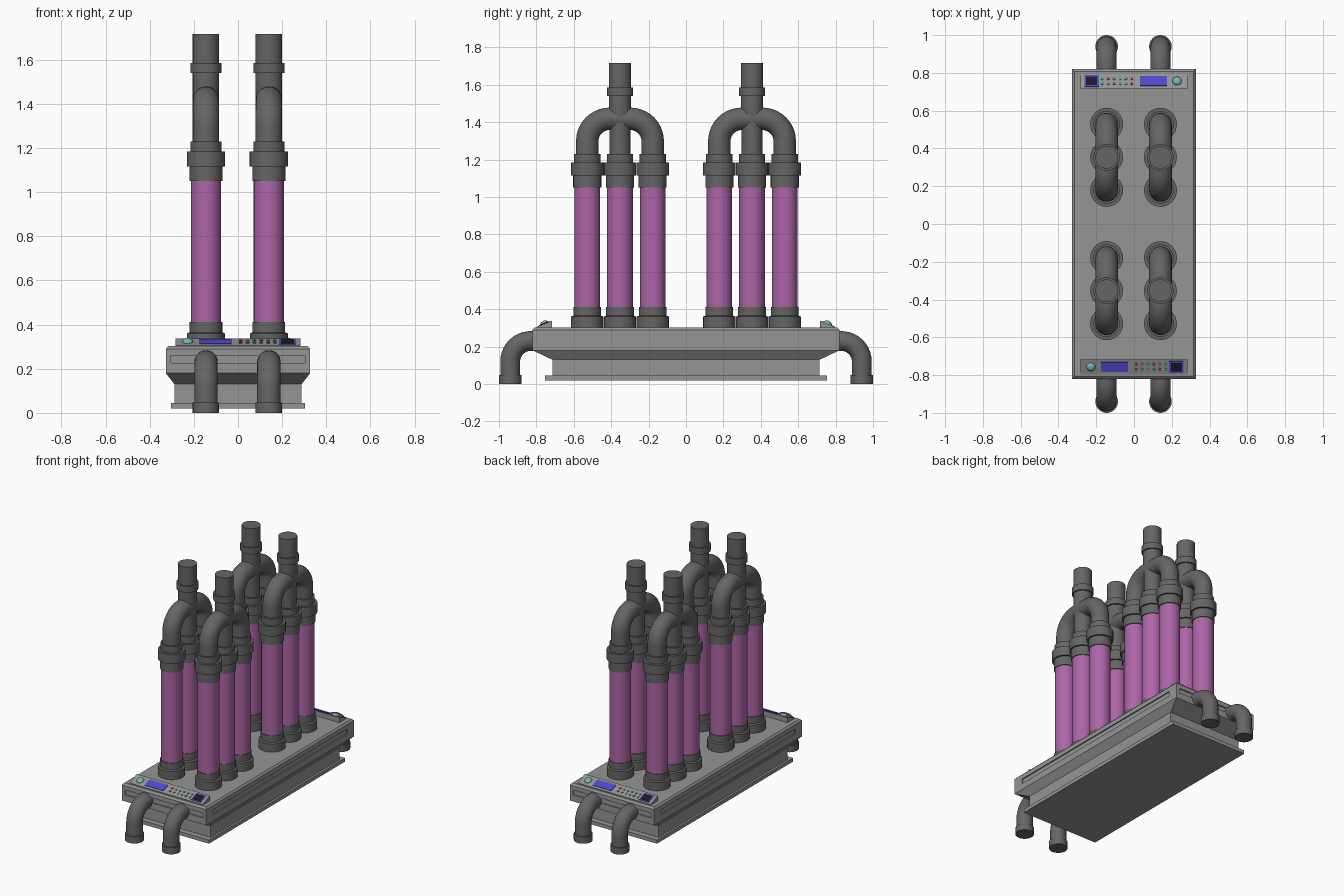
import bpy, bmesh
from math import sin, cos, pi, atan2
from mathutils import Matrix, Vector

if "Cube" in bpy.data.objects:
    bpy.data.objects.remove(bpy.data.objects["Cube"])

T = Matrix.Translation


def material(name, r, g, b):
    m = bpy.data.materials.new(name)
    m.diffuse_color = (r, g, b, 1)
    m.use_nodes = True
    m.node_tree.nodes["Principled BSDF"].inputs["Base Color"].default_value = m.diffuse_color
    return m


GREY = material("casing_grey", 0.30, 0.30, 0.30)
DARK = material("pipe_grey", 0.13, 0.13, 0.13)
PURPLE = material("tube_purple", 0.42, 0.13, 0.39)
BLUE = material("screen_blue", 0.08, 0.07, 0.60)
BLACK = material("panel_black", 0.01, 0.01, 0.02)
TEAL = material("dome_teal", 0.15, 0.50, 0.48)
RED = material("button_red", 0.45, 0.06, 0.08)
GREEN = material("button_green", 0.04, 0.45, 0.12)


def finish(bm, name, mat):
    bmesh.ops.recalc_face_normals(bm, faces=bm.faces)
    me = bpy.data.meshes.new(name)
    bm.to_mesh(me)
    bm.free()
    me.materials.append(mat)
    return me


def loft(rings):
    """Closed skin through a list of equal-length rings, capped at both ends."""
    bm = bmesh.new()
    vs = [[bm.verts.new(p) for p in ring] for ring in rings]
    n = len(vs[0])
    for a, b in zip(vs, vs[1:]):
        for i in range(n):
            bm.faces.new((a[i], a[(i + 1) % n], b[(i + 1) % n], b[i]))
    bm.faces.new(vs[0][::-1])
    bm.faces.new(vs[-1])
    return bm


def lathe(name, profile, mat, n=32):
    angles = [2 * pi * i / n for i in range(n)]
    return finish(loft([[(r * cos(a), r * sin(a), z) for a in angles]
                        for r, z in profile]), name, mat)


def pipe(name, path, radius, mat, n=32):
    """Round pipe along a path of (y, z) points."""
    rings = []
    for i, (y, z) in enumerate(path):
        y0, z0 = path[max(i - 1, 0)]
        y1, z1 = path[min(i + 1, len(path) - 1)]
        t = atan2(z1 - z0, y1 - y0)
        rings.append([(radius * cos(a), y - radius * sin(a) * sin(t),
                       z + radius * sin(a) * cos(t))
                      for a in (2 * pi * k / n for k in range(n))])
    return finish(loft(rings), name, mat)


def arc(cy, cz, r, a0, a1, n=10):
    return [(cy + r * cos(a0 + (a1 - a0) * i / n),
             cz + r * sin(a0 + (a1 - a0) * i / n)) for i in range(n + 1)]


def box(name, sx, sy, sz, mat):
    bm = bmesh.new()
    bmesh.ops.create_cube(bm, size=1, matrix=Matrix.Diagonal((sx, sy, sz, 1)))
    return finish(bm, name, mat)


def place(mesh, matrix, name=None):
    ob = bpy.data.objects.new(name or mesh.name, mesh)
    ob.matrix_world = matrix
    bpy.context.collection.objects.link(ob)
    return ob


# Stepped casing with a long recessed slot in each of its four sides
def rect(hx, hy, z):
    return [(-hx, -hy, z), (hx, -hy, z), (hx, hy, z), (-hx, hy, z)]


bm = loft([rect(*p) for p in [(.303, .755, .02), (.303, .755, .045),
                              (.288, .715, .045), (.288, .715, .13),
                              (.327, .82, .18), (.327, .82, .29),
                              (.316, .808, .302)]])
bm.normal_update()
sides = [f for f in bm.faces if abs(f.calc_center_median().z - .235) < .001]
for face in sides:
    axis = 0 if abs(face.normal.x) > .5 else 1
    bmesh.ops.inset_individual(bm, faces=[face], thickness=.02)
    for deep in (False, True):
        if deep:
            bmesh.ops.inset_individual(bm, faces=[face], thickness=.001)
        for v in face.verts:
            v.co.z = .225 if v.co.z < .24 else .259
            long = 1 - axis
            v.co[long] = (.303, .745)[long] * (1 if v.co[long] > 0 else -1)
            if deep:
                v.co[axis] -= .008 * (1 if v.co[axis] > 0 else -1)
place(finish(bm, "casing", GREY), Matrix())

# Tube clusters: three tubes joined by an arch with a riser in the middle
COLUMNS = (-.145, .14)
socket = lathe("tube_socket", [(.086, .29), (.086, .36), (.074, .365), (.074, .412)], DARK)
tube = lathe("coloured_tube", [(.069, .40), (.069, 1.06)], PURPLE)
cap = lathe("tube_cap", [(.075, 1.05), (.075, 1.115), (.087, 1.115), (.087, 1.183),
                         (.07, 1.183), (.07, 1.23)], DARK)
riser = lathe("riser_pipe", [(.056, 1.2), (.056, 1.38), (.06, 1.42), (.06, 1.54),
                             (.07, 1.54), (.07, 1.585), (.06, 1.585), (.06, 1.715)], DARK)
arch = pipe("arch_pipe", [(-.175, 1.2)] + arc(-.055, 1.298, .12, pi, pi / 2)
            + arc(.055, 1.298, .12, pi / 2, 0) + [(.175, 1.2)], .06, DARK)
for x in COLUMNS:
    for y in (-.353, .353):
        for dy in (-.175, 0, .175):
            for part in (socket, tube, cap):
                place(part, T((x, y + dy, 0)))
        place(riser, T((x, y, 0)))
        place(arch, T((x, y, 0)))

# Drain elbows with foot collars at both ends
elbow = pipe("drain_elbow", [(.76, .23)] + arc(.83, .12, .11, pi / 2, 0) + [(.94, .01)],
             .053, DARK)
foot = lathe("drain_foot", [(.06, 0), (.06, .047)], DARK)
for x in COLUMNS:
    for s in (1, -1):
        place(elbow, T((x, 0, 0)) @ Matrix.Diagonal((1, s, 1, 1)) if s > 0
              else T((x, 0, 0)) @ Matrix.Rotation(pi, 4, 'Z'))
        place(foot, T((x, s * .94, 0)))

# Sloping control consoles, one at each end
wedge = [(-.797, .295), (-.797, .306), (-.717, .338), (-.717, .295)]
console = finish(loft([[(x, y, z) for y, z in wedge] for x in (-.284, .284)]),
                 "console", GREY)
screen = box("console_screen", .145, .056, .006, BLUE)
frame = box("display_frame", .076, .066, .005, BLUE)
display = box("display_panel", .058, .050, .009, BLACK)
buttons = [lathe("console_button", [(.008, -.003), (.008, .004), (.005, .006)], m, 10)
           for m in (RED, GREEN, GREY)]
bm = bmesh.new()
bmesh.ops.create_uvsphere(bm, u_segments=20, v_segments=10, radius=.024,
                          matrix=Matrix.Diagonal((1, 1, .7, 1)))
dome = finish(bm, "console_dome", TEAL)
slope = T((0, -.757, .322)) @ Matrix.Rotation(atan2(.032, .08), 4, 'X')
for turn in (0, pi):
    spin = Matrix.Rotation(turn, 4, 'Z')
    place(console, spin)
    for part, u in ((screen, -.103), (frame, .224), (display, .224), (dome, -.228)):
        place(part, spin @ slope @ T((u, 0, 0)))
    for i in range(6):
        for j in range(2):
            kind = buttons[(0, 1, 2, 1, 0, 1, 0, 2, 1, 0, 1, 1)[i + 6 * j]]
            place(kind, spin @ slope @ T((.012 + .031 * i, -.014 + .028 * j, 0)))

# Smooth round parts while keeping hard edges
bpy.ops.object.select_all(action='SELECT')
bpy.context.view_layer.objects.active = bpy.context.scene.objects[0]
bpy.ops.object.shade_smooth_by_angle(angle=pi / 6)
